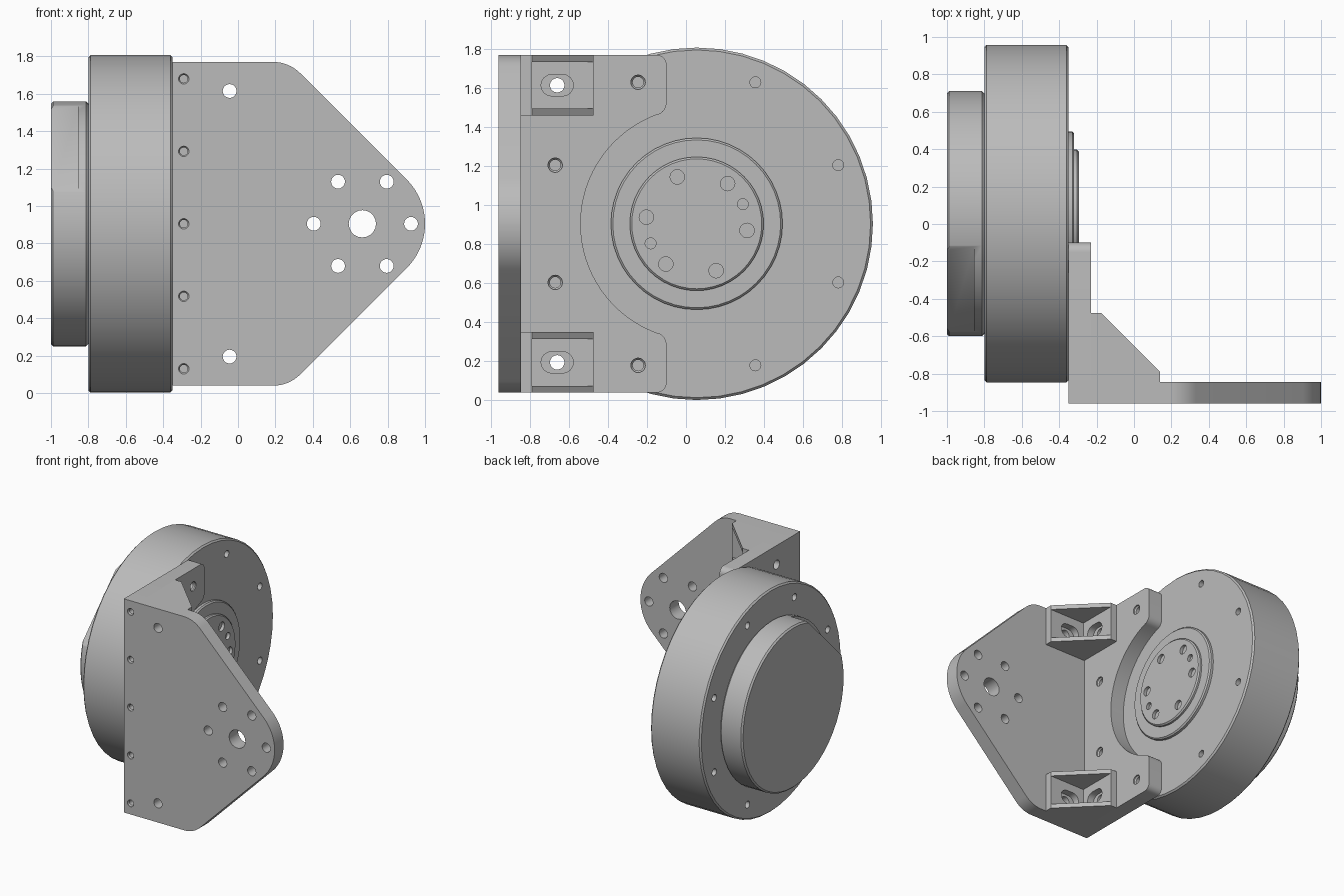
import bpy, bmesh
from math import sin, cos, pi, radians

if "Cube" in bpy.data.objects:
    bpy.data.objects.remove(bpy.data.objects["Cube"], do_unlink=True)

# One machined grey for everything
grey = bpy.data.materials.new("machined_grey")
grey.use_nodes = True
GREY = (0.5, 0.5, 0.5, 1)
grey.diffuse_color = GREY
grey.node_tree.nodes["Principled BSDF"].inputs["Base Color"].default_value = GREY

CY, CZ = 0.055, 0.905      # wheel axis
TOP = 1.77                 # bracket top
INNER = -0.845             # inner face of front plate


def place(axis, t, a, b):
    return {"x": (t, a, b), "y": (a, t, b), "z": (a, b, t)}[axis]


def loft(name, rings):
    """Skin matching rings of points and cap both ends."""
    bm = bmesh.new()
    loops = [[bm.verts.new(p) for p in ring] for ring in rings]
    n = len(loops[0])
    for lo, hi in zip(loops, loops[1:]):
        for i in range(n):
            j = (i + 1) % n
            bm.faces.new((lo[i], lo[j], hi[j], hi[i]))
    bm.faces.new(loops[0])
    bm.faces.new(loops[-1])
    bmesh.ops.recalc_face_normals(bm, faces=bm.faces)
    mesh = bpy.data.meshes.new(name)
    bm.to_mesh(mesh)
    bm.free()
    obj = bpy.data.objects.new(name, mesh)
    bpy.context.collection.objects.link(obj)
    mesh.materials.append(grey)
    return obj


def prism(name, outline, axis, t0, t1):
    return loft(name, [[place(axis, t, a, b) for a, b in outline] for t in (t0, t1)])


def arc(a, b, r, start, end, n=8):
    angles = [radians(start + (end - start) * i / n) for i in range(n + 1)]
    return [(a + r * cos(t), b + r * sin(t)) for t in angles]


def lathe(name, profile, axis, a, b, n=48):
    """Profile is a list of (distance along axis, radius)."""
    return loft(name, [[place(axis, t, *p) for p in arc(a, b, r, 0, 360, n)[:-1]]
                       for t, r in profile])


def drill(axis, a, b, r, t0, t1):
    return lathe("cutter", [(t0, r), (t1, r)], axis, a, b, 20)


def slot(axis, a, b, half, r, t0, t1):
    outline = arc(a + half - r, b, r, -90, 90) + arc(a - half + r, b, r, 90, 270)
    return prism("cutter", outline, axis, t0, t1)


def cut(obj, cutters):
    for c in cutters:
        c.hide_render = True
        mod = obj.modifiers.new("cut", "BOOLEAN")
        mod.operation, mod.solver, mod.object = "DIFFERENCE", "EXACT", c
    deps = bpy.context.evaluated_depsgraph_get()
    mesh = bpy.data.meshes.new_from_object(obj.evaluated_get(deps))
    obj.modifiers.clear()
    obj.data = mesh
    for c in cutters:
        bpy.data.objects.remove(c, do_unlink=True)


def flip(outline):
    """Add the mirror image below the wheel axis."""
    return outline + [(a, 2 * CZ - b) for a, b in reversed(outline)]


def on_circle(a, b, r, count, offset):
    return arc(a, b, r, offset, offset + 360, count)[:-1]


def round_body(name, x0, x1, r, bevel=0.012):
    return lathe(name, [(x0, r - bevel), (x0 + bevel, r), (x1 - bevel, r),
                        (x1, r - bevel)], "x", CY, CZ, 48)


# Wheel housing with blind bolt holes on both faces
parts = []
housing = round_body("wheel_housing", -0.80, -0.35, 0.903)
rim_holes = on_circle(CY, CZ, 0.785, 8, 22.5)
cut(housing, [drill("x", y, z, 0.028, *span) for y, z in rim_holes
              for span in ((-0.9, -0.7), (-0.45, -0.3))])
parts.append(housing)

# Rear cover with an angled flat on its upper front side
cover = round_body("rear_cover", -1.0, -0.80, 0.655)
s = 0.5 ** 0.5
flat = [(CY + s * (p - d), CZ + s * (p + d))
        for d, p in ((0.57, -0.6), (0.57, 0.6), (0.9, 0.6), (0.9, -0.6))]
cut(cover, [prism("cutter", flat, "x", -1.1, -0.855)])
parts.append(cover)

# Stepped output hub
parts.append(round_body("hub_ring", -0.36, -0.32, 0.44, 0.01))
hub = round_body("hub_flange", -0.33, -0.295, 0.343, 0.01)
hub_holes = [(p, 0.037) for p in on_circle(CY, CZ, 0.26, 6, 52.5)]
hub_holes += [(p, 0.028) for p in on_circle(CY, CZ, 0.257, 2, 23)]
cut(hub, [drill("x", *p, r, -0.32, -0.2) for p, r in hub_holes])
parts.append(hub)

# Side plate, cut away around the hub
side = flip([(INNER, TOP)] + arc(-0.15, 1.72, 0.05, 90, 0)
            + arc(-0.165, 1.525, 0.065, 0, -70.5)
            + arc(CY, CZ, 0.595, 109.5, 180, 16)[:-1] + [(CY - 0.595, CZ + 0.001)])
side_plate = prism("side_plate", side, "x", -0.35, -0.23)
holes = []
for y, z in rim_holes:
    if y < 0:
        holes.append(lathe("cutter", [(-0.4, 0.028), (-0.25, 0.028), (-0.24, 0.037),
                                      (-0.2, 0.037)], "x", y, z, 20))
fitting_z = (1.615, 2 * CZ - 1.615)
holes += [drill("x", -0.66, z, 0.037, -0.4, -0.2) for z in fitting_z]
cut(side_plate, holes)
parts.append(side_plate)

# Front plate tapering to a rounded nose
NOSE = 0.665
front = flip([(-0.35, TOP)] + arc(0.19, 1.57, 0.2, 90, 45)
             + arc(NOSE, CZ, 0.335, 45, 0, 10)[:-1] + [(NOSE + 0.335, CZ + 0.005)])
front_plate = prism("front_plate", front, "y", -0.96, INNER)
holes = [drill("y", NOSE, CZ, 0.073, -1.1, -0.7)]
holes += [drill("y", x, z, 0.037, -1.1, -0.7)
          for x, z in on_circle(NOSE, CZ, 0.26, 6, 0)]
holes += [drill("y", -0.045, z, 0.037, -1.1, -0.7) for z in fitting_z]
for i in range(-2, 3):
    holes.append(lathe("cutter", [(-1.0, 0.028), (-0.955, 0.028), (-0.945, 0.021),
                                  (-0.87, 0.021)], "y", -0.29, CZ + i * 0.3875, 20))
cut(front_plate, holes)
parts.append(front_plate)

# Corner fittings: two slotted flanges between triangular cheeks
for name, z in zip(("upper_corner_fitting", "lower_corner_fitting"), fitting_z):
    outline = [(-0.23, INNER), (0.14, INNER), (0.14, -0.79),
               (-0.175, -0.475), (-0.23, -0.475)]
    fitting = prism(name, outline, "z", z - 0.155, z + 0.155)
    pocket = [(-0.175, -0.79), (0.3, -0.79), (0.3, -0.3), (-0.175, -0.3)]
    cut(fitting, [prism("cutter", pocket, "z", z - 0.12, z + 0.12),
                  slot("x", -0.66, z, 0.083, 0.055, -0.3, -0.1),
                  slot("y", -0.045, z, 0.083, 0.055, -0.9, -0.7)])
    parts.append(fitting)

# Smooth the curves, keep the edges sharp
bpy.ops.object.select_all(action="DESELECT")
for obj in parts:
    obj.select_set(True)
bpy.context.view_layer.objects.active = parts[0]
bpy.ops.object.shade_smooth_by_angle(angle=radians(30))
